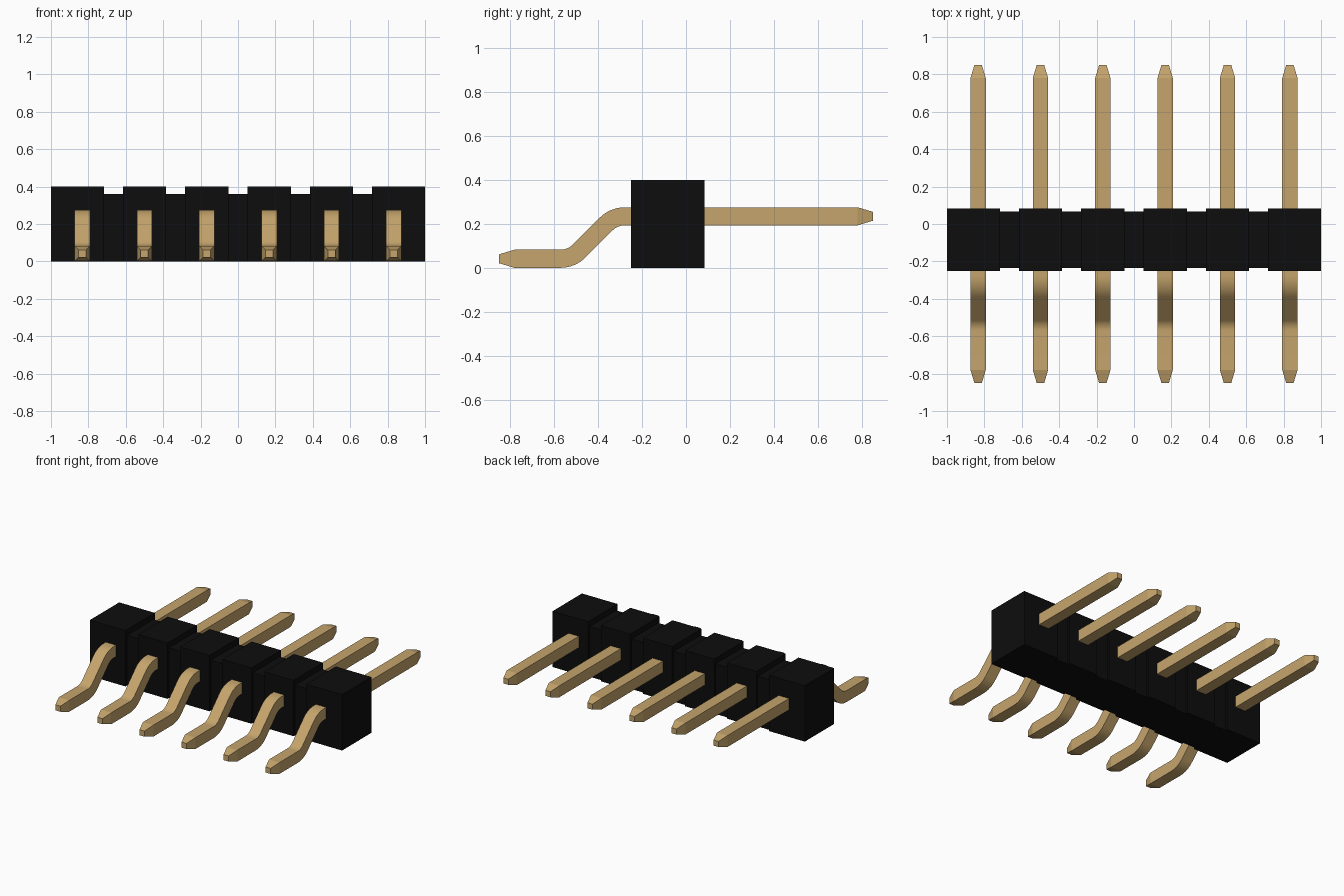
import bpy, bmesh, math

if "Cube" in bpy.data.objects:
    bpy.data.objects.remove(bpy.data.objects["Cube"])

PITCH = 1 / 3
PIN_X = [(i - 2.5) * PITCH for i in range(6)]


def material(name, rgb):
    m = bpy.data.materials.new(name)
    m.diffuse_color = (*rgb, 1)
    m.use_nodes = True
    m.node_tree.nodes["Principled BSDF"].inputs["Base Color"].default_value = m.diffuse_color
    return m


black = material("black plastic", (0.004, 0.004, 0.004))
gold = material("gold metal", (0.56, 0.375, 0.15))


def finish(bm, name, mat):
    bmesh.ops.recalc_face_normals(bm, faces=bm.faces)
    me = bpy.data.meshes.new(name)
    bm.to_mesh(me)
    bm.free()
    me.materials.append(mat)
    return me


def add(name, me, x=0):
    ob = bpy.data.objects.new(name, me)
    ob.location.x = x
    bpy.context.collection.objects.link(ob)
    return ob


# Housing: sections along x, stepping in at the grooves between pins
Y0, Y1, H = -0.25, 0.083, 0.4
bm = bmesh.new()
rings = []


def section(x, inset, drop):
    pts = [(Y0 + inset, 0), (Y0 + inset, H - drop), (Y1 - inset, H - drop), (Y1 - inset, 0)]
    rings.append([bm.verts.new((x, y, z)) for y, z in pts])


section(-1, 0, 0)
for i in range(5):
    c = (i - 2) * PITCH
    section(c - 0.051, 0, 0)
    section(c - 0.051, 0.016, 0.04)
    section(c + 0.051, 0.016, 0.04)
    section(c + 0.051, 0, 0)
section(1, 0, 0)
for a, b in zip(rings, rings[1:]):
    for k in range(3):
        bm.faces.new((a[k], a[k + 1], b[k + 1], b[k]))
bm.faces.new(rings[0])
bm.faces.new(rings[-1])
bm.faces.new([r[0] for r in rings] + [r[3] for r in reversed(rings)])
add("housing", finish(bm, "housing", black))

# Pin centre line: (y, z, tilt, half width), straight tail, two 45 degree bends, foot
ZT, ZB, HW, TIP, R, YB = 0.235, 0.042, 0.041, 0.02, 0.12, -0.278
STEPS = 8
drop = R * (1 - math.cos(math.pi / 4))
run = 2 * R * math.sin(math.pi / 4) + (ZT - ZB - 2 * drop)
path = [(0.85, ZT, 0, TIP), (0.78, ZT, 0, HW)]
angles = [math.pi / 4 * i / STEPS for i in range(STEPS + 1)]
path += [(YB - R * math.sin(t), ZT - R * (1 - math.cos(t)), t, HW) for t in angles]
path += [(YB - run + R * math.sin(t), ZB + R * (1 - math.cos(t)), t, HW) for t in reversed(angles)]
path += [(-0.78, ZB, 0, HW), (-0.85, ZB, 0, TIP)]

# Sweep the square section along the centre line
bm = bmesh.new()
rings = []
for y, z, t, h in path:
    ny, nz = -math.sin(t), math.cos(t)
    rings.append([bm.verts.new((sx * h, y + ny * sz * h, z + nz * sz * h))
                  for sx, sz in ((-1, -1), (1, -1), (1, 1), (-1, 1))])
for a, b in zip(rings, rings[1:]):
    for k in range(4):
        j = (k + 1) % 4
        bm.faces.new((a[k], a[j], b[j], b[k]))
bm.faces.new(rings[0])
bm.faces.new(rings[-1])
pin = finish(bm, "pin", gold)
pin.shade_smooth()
pin.set_sharp_from_angle(angle=math.radians(12))

for i, x in enumerate(PIN_X):
    add(f"pin_{i + 1}", pin, x)
